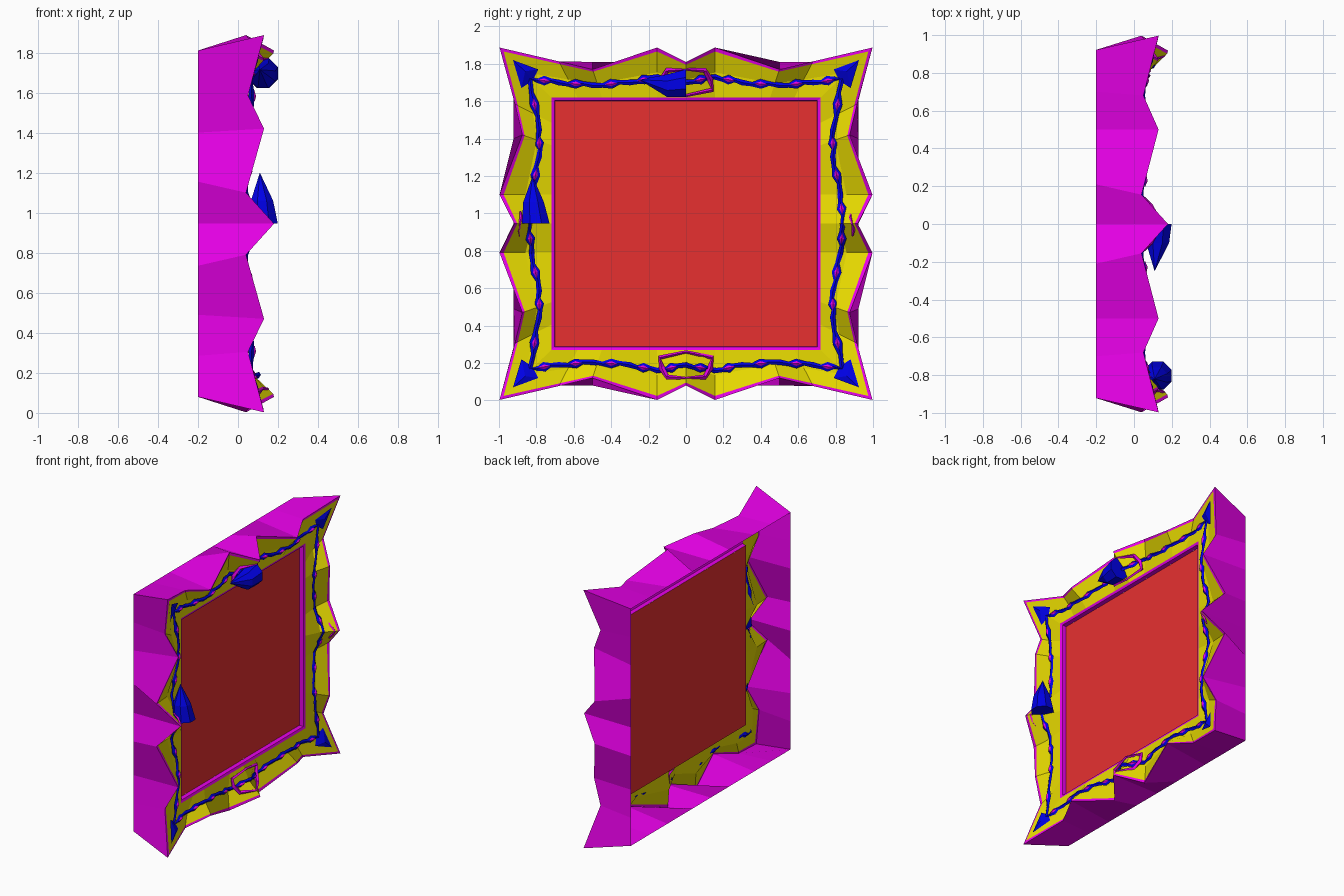
import bpy, bmesh, math
from mathutils import Vector

if "Cube" in bpy.data.objects:
    bpy.data.objects.remove(bpy.data.objects["Cube"])

CZ = 0.945  # height of the frame centre


def mat(name, col):
    m = bpy.data.materials.new(name)
    m.diffuse_color = (*col, 1)
    m.use_nodes = True
    m.node_tree.nodes["Principled BSDF"].inputs["Base Color"].default_value = m.diffuse_color
    return m


MAG = mat("magenta", (0.8, 0.0, 0.8))
YEL = mat("yellow", (0.8, 0.7, 0.0))
BLU = mat("blue", (0.0, 0.0, 0.8))
RED = mat("red", (0.8, 0.03, 0.03))


def finish(name, bm, mats, recalc=True):
    if recalc:
        bmesh.ops.recalc_face_normals(bm, faces=bm.faces)
    me = bpy.data.meshes.new(name)
    bm.to_mesh(me)
    bm.free()
    for m in mats:
        me.materials.append(m)
    ob = bpy.data.objects.new(name, me)
    bpy.context.collection.objects.link(ob)
    return ob


def mirror_loop(quad):
    """Quarter outline from side middle to top middle -> full closed loop."""
    q = [Vector(p) for p in quad]
    f = lambda v, sy, sz: Vector((v.x, v.y * sy, v.z * sz))
    loop = [f(v, 1, 1) for v in q]
    loop += [f(v, -1, 1) for v in q[-2::-1]]
    loop += [f(v, -1, -1) for v in q[1:]]
    loop += [f(v, 1, -1) for v in q[-2:0:-1]]
    return [v + Vector((0, 0, CZ)) for v in loop]


# Quarter outlines: wavy rim, back edge and inner opening
rim = [(.18, .918, 0), (.04, .997, .155), (.13, .875, .475), (.05, .915, .64), (.13, .997, .942),
       (.05, .68, .868), (.13, .5, .825), (.04, .155, .942), (.18, 0, .865)]
back = [(-.2, .922, d) for d in (0, .21, .455, .66, .865)] + [(-.2, d, .865) for d in (.7, .5, .21, 0)]
inner = [(.042, .72, d) for d in (0, .155, .42, .54, .675)] + [(.042, d, .675) for d in (.58, .45, .155, 0)]


def mix(a, b, t, x):
    v = Vector(a).lerp(Vector(b), t)
    v.x = x
    return tuple(v)


rim_in = [mix(r, i, .08, r[0] - .004) for r, i in zip(rim, inner)]
mid = [mix(r, i, .5, .01 + .45 * r[0]) for r, i in zip(rim, inner)]
lip = [(.036, y * .975, z * .975) for x, y, z in inner]
seat = [(.005, y * .972, z * .972) for x, y, z in inner]

# Frame shell: outer wall, thin rim, hollow yellow band, inner lip
bm = bmesh.new()
loops = [[bm.verts.new(v) for v in mirror_loop(q)] for q in (back, rim, rim_in, mid, inner, lip, seat)]
n = len(loops[0])
for k, (a, b) in enumerate(zip(loops, loops[1:])):
    for i in range(n):
        j = (i + 1) % n
        face = bm.faces.new((a[i], a[j], b[j], b[i]))
        face.material_index = 1 if k in (2, 3) else 0
finish("frame", bm, [MAG, YEL])

# Flat panel
bm = bmesh.new()
bm.faces.new([bm.verts.new((.005, y * .7, CZ + z * .656)) for y, z in ((-1, -1), (1, -1), (1, 1), (-1, 1))])
finish("panel", bm, [RED], False)


def tube(bm, pts, radii, sides=4, depth=1.0, closed=False):
    """Low-poly strand lying in the frame plane."""
    rings, m = [], len(pts)
    for i, p in enumerate(pts):
        a = pts[i - 1] if (closed or i) else p
        b = pts[(i + 1) % m] if (closed or i < m - 1) else p
        t = (b - a).normalized()
        side = t.cross(Vector((1, 0, 0))).normalized()
        up = side.cross(t)
        rings.append([bm.verts.new(p + (side * math.cos(w) + up * math.sin(w) * depth) * radii[i])
                      for w in (2 * math.pi * s / sides for s in range(sides))])
    for i in range(m if closed else m - 1):
        a, b = rings[i], rings[(i + 1) % m]
        for s in range(sides):
            bm.faces.new((a[s], a[(s + 1) % sides], b[(s + 1) % sides], b[s]))
    if not closed:
        bm.faces.new(rings[0])
        bm.faces.new(rings[-1])


# Vine around the band, swelling at each magenta diamond
vine = mirror_loop([(.105, .84, 0), (.04, .825, .16), (.06, .785, .36), (.072, .785, .5), (.065, .835, .775),
                    (.05, .68, .755), (.072, .5, .74), (.06, .3, .755), (.04, .155, .785), (.105, 0, .755)])
pts, radii, beads = [], [], []
for i, a in enumerate(vine):
    b = vine[(i + 1) % len(vine)]
    d = (b - a).normalized()
    s = d.cross(Vector((1, 0, 0)))
    for k, (t, r) in enumerate(((0, .015), (.27, .012), (.5, .026), (.73, .012))):
        pts.append(a.lerp(b, t) + s * (0, .005, 0, -.005)[k])
        radii.append(r)
    beads.append((pts[-2], d, s))
bm = bmesh.new()
tube(bm, pts, radii, 4, .6, True)
finish("vine", bm, [BLU])
bm = bmesh.new()
for c, d, s in beads:
    tip = bm.verts.new(c + Vector((.022, 0, 0)))
    q = [bm.verts.new(c + v + Vector((.012, 0, 0))) for v in (d * .035, s * .013, d * -.035, s * -.013)]
    for i in range(4):
        bm.faces.new((q[i], q[(i + 1) % 4], tip))
    bm.faces.new(q)
finish("vine_diamonds", bm, [MAG])

# Arrow-shaped corner leaves
bm = bmesh.new()
for sy in (1, -1):
    for sz in (1, -1):
        P = lambda x, y, z: bm.verts.new((x, sy * y, CZ + sz * z))
        tip, l, m, r = P(.11, .925, .875), P(.07, .79, .825), P(.06, .82, .765), P(.07, .88, .725)
        top = P(.1, .86, .815)
        for f in ((tip, l, top), (l, m, top), (m, r, top), (r, tip, top), (tip, r, m, l)):
            bm.faces.new(f)
finish("corner_leaves", bm, [BLU])


# Faceted pointed gems, one on the top and one on the -y side
def gem(name, stations, axis):
    bm = bmesh.new()
    rings = []
    for (x, c, along, r) in stations:
        ring = []
        for s in range(8):
            w = 2 * math.pi * (s + .5) / 8
            u, v = x + r * math.cos(w), c + r * math.sin(w)
            ring.append(bm.verts.new((u, along, v) if axis == 'Y' else (u, v, along)))
        rings.append(ring)
    for a, b in zip(rings, rings[1:]):
        for s in range(8):
            bm.faces.new((a[s], a[(s + 1) % 8], b[(s + 1) % 8], b[s]))
    bm.faces.new(rings[0])
    bmesh.ops.remove_doubles(bm, verts=bm.verts, dist=.003)
    finish(name, bm, [BLU])


gem("top_gem", [(.125, 1.697, 0, .08), (.125, 1.683, -.1, .066), (.11, 1.715, -.25, .001)], 'Y')
gem("side_gem", [(.125, -.803, .945, .08), (.12, -.815, 1.06, .06), (.11, -.82, 1.2, .001)], 'Z')

# Angular brackets around the middles of top and bottom
bm = bmesh.new()
for sz in (1, -1):
    outline = [(.05, -.14, .715), (.07, 0, .685), (.05, .14, .715), (.055, .13, .77),
               (.085, .1, .82), (.15, 0, .825), (.085, -.1, .82), (.055, -.13, .77)]
    tube(bm, [Vector((x, y, CZ + sz * z)) for x, y, z in outline],
         [.012, .008, .012, .016, .014, .006, .014, .016], 4, 1, True)
# Small side brackets
for sy in (1, -1):
    tube(bm, [Vector((x, sy * y, z)) for x, y, z in
              ((.1, .885, 1.01), (.13, .88, .98), (.16, .89, .945), (.135, .895, .91), (.11, .89, .88))],
         [.005, .009, .007, .009, .005])
finish("brackets", bm, [MAG])
